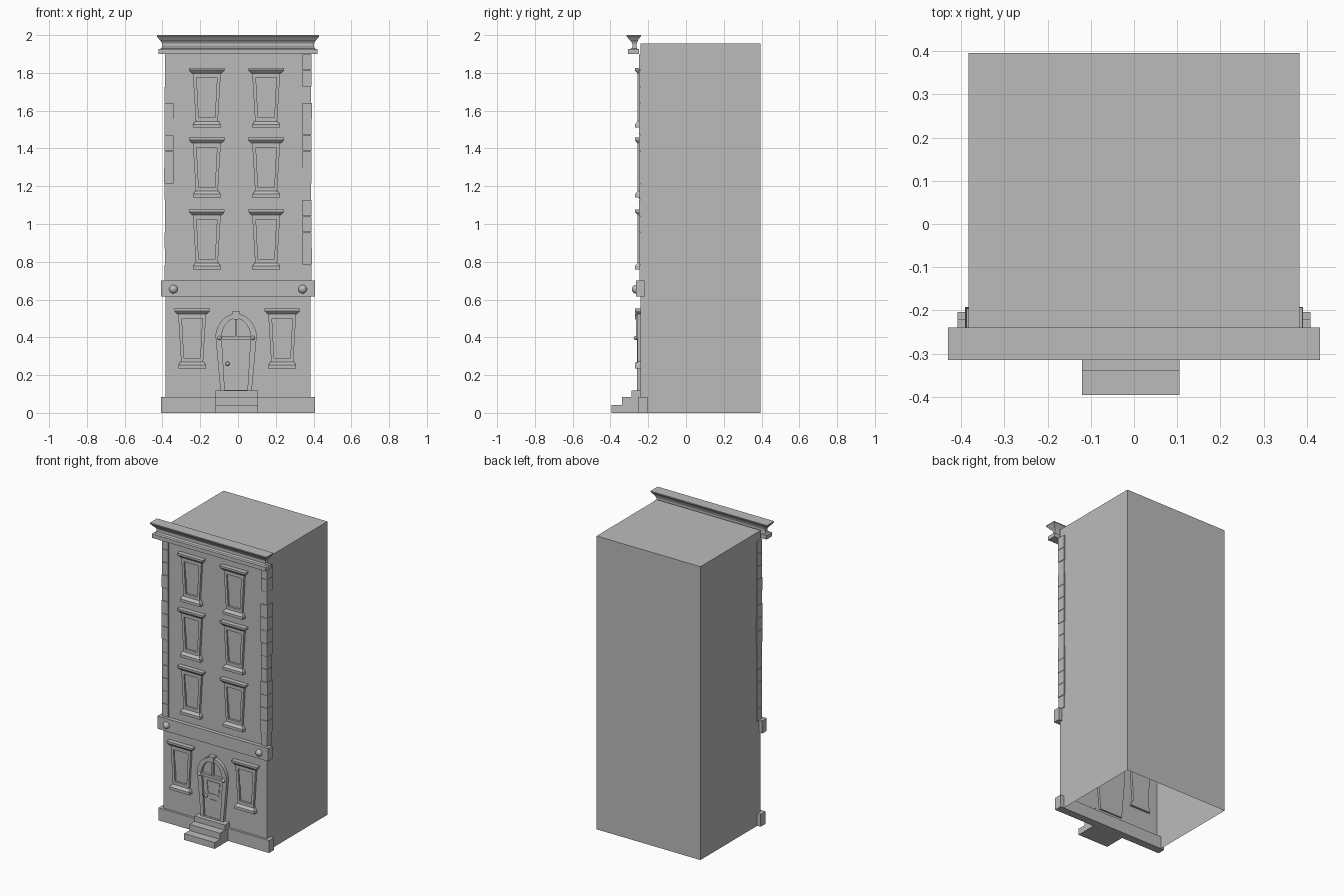
import bpy, bmesh, math, random
from mathutils import Matrix

cube = bpy.data.objects.get("Cube")
if cube:
    bpy.data.objects.remove(cube, do_unlink=True)
random.seed(4)

GREY = (0.5, 0.5, 0.5, 1)
stone = bpy.data.materials.new("grey stone")
stone.use_nodes = True
stone.diffuse_color = GREY
stone.node_tree.nodes["Principled BSDF"].inputs["Base Color"].default_value = GREY

WALL = -0.24      # front wall plane
INNER = -0.225    # how far trim reaches through the wall


def finish(name, bm, fix=True):
    if fix:
        bmesh.ops.recalc_face_normals(bm, faces=bm.faces)
    mesh = bpy.data.meshes.new(name)
    bm.to_mesh(mesh)
    bm.free()
    mesh.materials.append(stone)
    ob = bpy.data.objects.new(name, mesh)
    bpy.context.collection.objects.link(ob)
    return ob


def loft(name, levels):
    """Stack of rectangles; each level is (z, x0, x1, y0, y1)."""
    bm = bmesh.new()
    rings = [[bm.verts.new(p) for p in ((a, c, z), (b, c, z), (b, d, z), (a, d, z))]
             for z, a, b, c, d in levels]
    bm.faces.new(rings[0])
    bm.faces.new(rings[-1])
    for lo, hi in zip(rings, rings[1:]):
        for i in range(4):
            j = (i + 1) % 4
            bm.faces.new((lo[i], lo[j], hi[j], hi[i]))
    return finish(name, bm)


def box(name, x0, x1, y0, y1, z0, z1):
    return loft(name, [(z0, x0, x1, y0, y1), (z1, x0, x1, y0, y1)])


def prism(name, outline, y0, y1):
    """Front outline of (x, z) points pushed through in y."""
    bm = bmesh.new()
    front, back = [[bm.verts.new((x, y, z)) for x, z in outline] for y in (y0, y1)]
    bm.faces.new(front)
    bm.faces.new(back)
    for i in range(len(front)):
        j = (i + 1) % len(front)
        bm.faces.new((front[i], front[j], back[j], back[i]))
    return finish(name, bm)


def frame(name, outer, inner, y0, y1, closed=True):
    """Band between two matching outlines, pushed through in y."""
    bm = bmesh.new()
    rings = [[bm.verts.new((x, y, z)) for x, z in line]
             for line, y in ((outer, y0), (inner, y0), (inner, y1), (outer, y1))]
    n = len(outer)
    for i in range(n if closed else n - 1):
        j = (i + 1) % n
        for a, b in zip(rings, rings[1:] + rings[:1]):
            bm.faces.new((a[i], a[j], b[j], b[i]))
    if not closed:
        for i in (0, n - 1):
            bm.faces.new([r[i] for r in rings])
    return finish(name, bm)


def taper(cx, low, high, z0, z1):
    """Trapezoid outline with given half widths at bottom and top."""
    return [(cx - low, z0), (cx + low, z0), (cx + high, z1), (cx - high, z1)]


def arc(cx, cz, rx, rz, steps=16):
    return [(cx + rx * math.cos(math.pi * i / steps), cz + rz * math.sin(math.pi * i / steps))
            for i in range(steps + 1)]


def ball(name, x, y, z, r):
    bm = bmesh.new()
    bmesh.ops.create_uvsphere(bm, u_segments=20, v_segments=12, radius=r,
                              matrix=Matrix.Translation((x, y, z)))
    for f in bm.faces:
        f.smooth = True
    return finish(name, bm)


# Main block, open underneath
bm = bmesh.new()
bmesh.ops.create_cube(bm, size=1, matrix=Matrix.Translation((0, 0.0775, 0.9775))
                      @ Matrix.Diagonal((0.766, 0.635, 1.955, 1)))
bmesh.ops.delete(bm, geom=[f for f in bm.faces if f.normal.z < -0.5], context="FACES")
finish("building_block", bm, fix=False)

# Plinth, belt course and front steps
box("plinth", -0.408, 0.408, -0.255, -0.203, 0, 0.083)
box("belt_course", -0.408, 0.408, -0.266, -0.22, 0.615, 0.70)
for i, (front, top) in enumerate(((-0.395, 0.042), (-0.34, 0.083), (-0.288, 0.118))):
    box(f"front_step_{i + 1}", -0.12, 0.105, front, WALL + 0.005, 0, top)

# Corner stones and belt bosses
COUNT = 14
course = 1.2 / COUNT
for side, label in ((-1, "right"), (1, "left")):
    for i in range(COUNT):
        j = random.uniform(0, 0.004)
        xs = sorted((side * 0.342, side * (0.387 + j)))
        z = 0.70 + i * course
        box(f"{label}_corner_stone_{i + 1}", *xs, -0.246 - j, -0.196 + j, z, z + course - 0.002)
    ball(f"{label}_belt_boss", side * 0.342, -0.264, 0.655, 0.023)

# Roof cornice: band, cove and flared crown
cove = [(1.90, 0.42, -0.308, -0.248), (1.926, 0.42, -0.308, -0.248),
        (1.928, 0.408, -0.291, -0.258), (1.937, 0.402, -0.284, -0.261),
        (1.955, 0.402, -0.284, -0.261), (1.967, 0.408, -0.291, -0.257),
        (1.973, 0.414, -0.298, -0.254), (1.976, 0.416, -0.300, -0.253),
        (1.994, 0.43, -0.315, -0.239), (2.0, 0.43, -0.315, -0.239)]
loft("cornice", [(z, -w, w, a, b) for z, w, a, b in cove])


# Windows: tapered surround, two sashes, sill and lintel
def window(name, cx, z):
    def cap(part, levels):
        loft(f"{name}_{part}", [(z + h, cx - w, cx + w, y, INNER) for h, w, y in levels])

    cap("sill", [(0, 0.074, -0.270), (0.018, 0.072, -0.270), (0.036, 0.060, -0.254)])
    cap("lintel", [(0.288, 0.078, -0.256), (0.298, 0.088, -0.266),
                   (0.304, 0.093, -0.271), (0.317, 0.095, -0.271)])
    frame(f"{name}_surround", taper(cx, 0.058, 0.074, z + 0.03, z + 0.29),
          taper(cx, 0.043, 0.054, z + 0.054, z + 0.265), -0.256, INNER)
    prism(f"{name}_upper_sash", taper(cx, 0.050, 0.056, z + 0.16, z + 0.27), -0.247, INNER)
    prism(f"{name}_lower_sash", taper(cx, 0.044, 0.050, z + 0.05, z + 0.16), -0.242, INNER)


for row, z in enumerate((0.76, 1.14, 1.51)):
    window(f"upper_window_right_{row + 1}", -0.165, z)
    window(f"upper_window_left_{row + 1}", 0.149, z)
window("lower_window_right", -0.243, 0.236)
window("lower_window_left", 0.234, 0.236)

# Door: tapered surround, leaf with panel and knob
DX, SPRING = -0.01, 0.395
frame("door_surround", taper(DX, 0.083, 0.108, 0.118, SPRING),
      taper(DX, 0.060, 0.076, 0.120, SPRING - 0.008), -0.260, INNER)
prism("door_leaf", taper(DX, 0.062, 0.078, 0.118, SPRING), -0.246, INNER)
frame("door_panel_trim", taper(DX, 0.042, 0.050, 0.27, 0.36),
      taper(DX, 0.036, 0.044, 0.278, 0.352), -0.250, WALL)
box("letter_slot", DX - 0.025, DX + 0.025, -0.250, WALL, 0.225, 0.24)
ball("door_knob", -0.055, -0.258, 0.26, 0.011)

# Arched fanlight over the door
frame("door_arch", arc(DX, SPRING, 0.11, 0.13), arc(DX, SPRING, 0.078, 0.105),
      -0.264, INNER, closed=False)
prism("fanlight_glass", arc(DX, SPRING, 0.085, 0.11), -0.244, INNER)
box("fanlight_mullion", DX - 0.006, DX + 0.006, -0.256, INNER, SPRING, 0.50)
box("door_transom", DX - 0.095, DX + 0.095, -0.262, INNER, SPRING - 0.008, SPRING + 0.01)
prism("keystone", taper(DX, 0.014, 0.02, 0.495, 0.536), -0.270, INNER)
for side, label in ((-1, "right"), (1, "left")):
    ball(f"{label}_arch_boss", DX + side * 0.088, -0.266, 0.397, 0.011)
